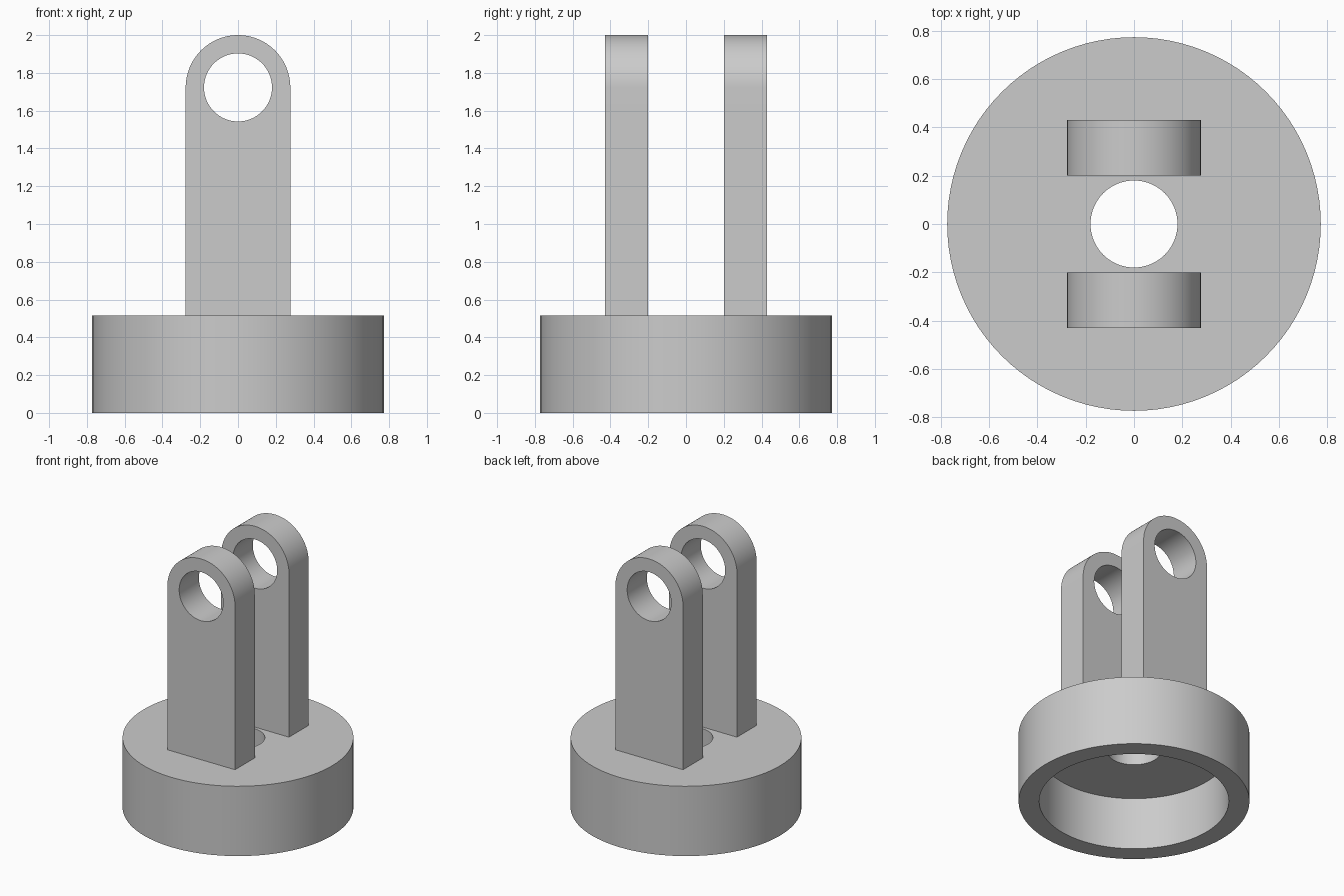
import bpy, bmesh, math

if "Cube" in bpy.data.objects:
    bpy.data.objects.remove(bpy.data.objects["Cube"])

SEG = 96
grey = bpy.data.materials.new("light_grey")
grey.diffuse_color = (0.6, 0.6, 0.6, 1)
grey.use_nodes = True
grey.node_tree.nodes["Principled BSDF"].inputs["Base Color"].default_value = grey.diffuse_color


def finish(bm, name):
    bmesh.ops.recalc_face_normals(bm, faces=bm.faces)
    mesh = bpy.data.meshes.new(name)
    bm.to_mesh(mesh)
    bm.free()
    obj = bpy.data.objects.new(name, mesh)
    bpy.context.collection.objects.link(obj)
    mesh.materials.append(grey)
    bpy.ops.object.select_all(action='DESELECT')
    obj.select_set(True)
    bpy.context.view_layer.objects.active = obj
    bpy.ops.object.shade_smooth_by_angle(angle=math.radians(30))
    return obj


# Base: hollow cup, open below, with a central hole through its top
def make_base():
    profile = [(0.18, 0.516), (0.773, 0.516), (0.773, 0), (0.635, 0),
               (0.635, 0.387), (0.18, 0.387)]
    bm = bmesh.new()
    rings = []
    for r, z in profile:
        rings.append([bm.verts.new((r * math.cos(i * math.tau / SEG),
                                    r * math.sin(i * math.tau / SEG), z))
                      for i in range(SEG)])
    for k, a in enumerate(rings):
        b = rings[(k + 1) % len(rings)]
        for i in range(SEG):
            j = (i + 1) % SEG
            bm.faces.new((a[i], a[j], b[j], b[i]))
    finish(bm, "base_cup")


# Lug: upright plate with rounded top and a pin hole
def make_lug(name, y0, y1):
    R, hole, cz, foot = 0.277, 0.18, 1.723, 0.516
    bm = bmesh.new()
    outer, inner = [], []
    for i in range(SEG):
        a = i * math.tau / SEG
        c, s = math.cos(a), math.sin(a)
        if s >= -1e-6:                       # rounded top
            p = (R * c, cz + R * s)
        else:                                # straight sides and foot
            q = (i - SEG // 2) / (SEG // 2)  # 0..1 along the lower half
            if q <= 0.25:
                p = (-R, cz + (foot - cz) * q * 4)
            elif q <= 0.75:
                p = (-R + 2 * R * (q - 0.25) * 2, foot)
            else:
                p = (R, foot + (cz - foot) * (q - 0.75) * 4)
        outer.append(p)
        inner.append((hole * c, cz + hole * s))
    loops = [[bm.verts.new((x, y, z)) for x, z in pts]
             for pts, y in ((outer, y0), (outer, y1), (inner, y1), (inner, y0))]
    for k, a in enumerate(loops):
        b = loops[(k + 1) % 4]
        for i in range(SEG):
            j = (i + 1) % SEG
            bm.faces.new((a[i], a[j], b[j], b[i]))
    finish(bm, name)


make_base()
make_lug("front_lug", -0.43, -0.20)
make_lug("back_lug", 0.20, 0.43)
